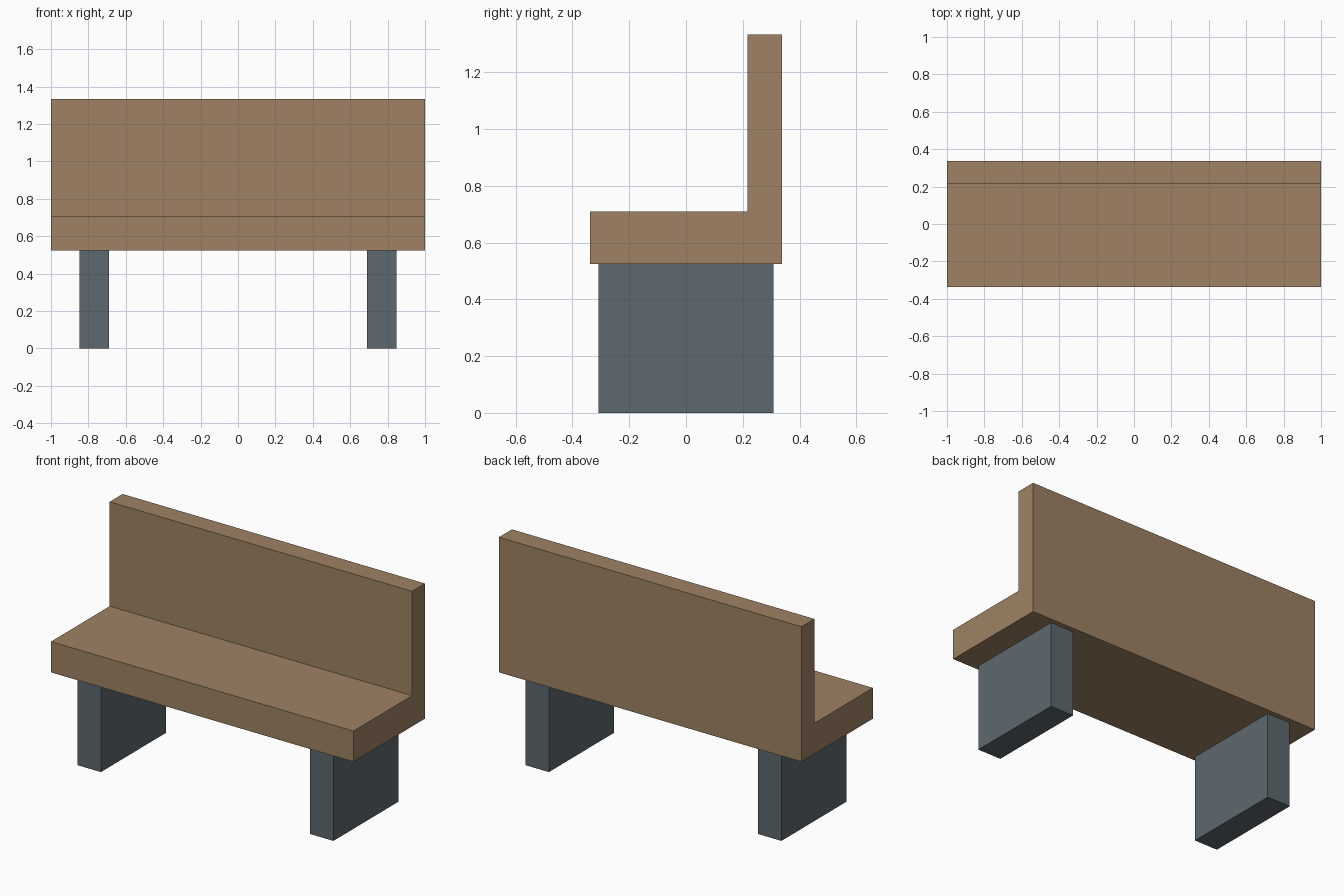
import bpy, bmesh

if "Cube" in bpy.data.objects:
    bpy.data.objects.remove(bpy.data.objects["Cube"])


def material(name, rgb):
    mat = bpy.data.materials.new(name)
    mat.diffuse_color = (*rgb, 1.0)
    mat.use_nodes = True
    mat.node_tree.nodes["Principled BSDF"].inputs["Base Color"].default_value = mat.diffuse_color
    return mat


def extrude_profile(name, profile, x0, x1, mat):
    """Extrude a closed (y, z) outline along x from x0 to x1."""
    bm = bmesh.new()
    face = bm.faces.new([bm.verts.new((x0, y, z)) for y, z in profile])
    result = bmesh.ops.extrude_face_region(bm, geom=[face])
    moved = [v for v in result["geom"] if isinstance(v, bmesh.types.BMVert)]
    bmesh.ops.translate(bm, verts=moved, vec=(x1 - x0, 0, 0))
    bmesh.ops.recalc_face_normals(bm, faces=bm.faces)
    mesh = bpy.data.meshes.new(name)
    bm.to_mesh(mesh)
    bm.free()
    mesh.materials.append(mat)
    obj = bpy.data.objects.new(name, mesh)
    bpy.context.collection.objects.link(obj)
    return obj


wood = material("brown wood", (0.342, 0.223, 0.127))
stone = material("slate grey", (0.109, 0.138, 0.156))

# Seat and backrest: one L-shaped profile
SEAT_BOTTOM = 0.525
extrude_profile("seat_and_backrest", [
    (-0.338, SEAT_BOTTOM), (0.338, SEAT_BOTTOM), (0.338, 1.333),
    (0.216, 1.333), (0.216, 0.709), (-0.338, 0.709)], -1.0, 1.0, wood)

# Two slab legs
leg = [(-0.308, 0), (0.308, 0), (0.308, SEAT_BOTTOM), (-0.308, SEAT_BOTTOM)]
for name, centre in (("left_leg", -0.769), ("right_leg", 0.769)):
    extrude_profile(name, leg, centre - 0.078, centre + 0.078, stone)
